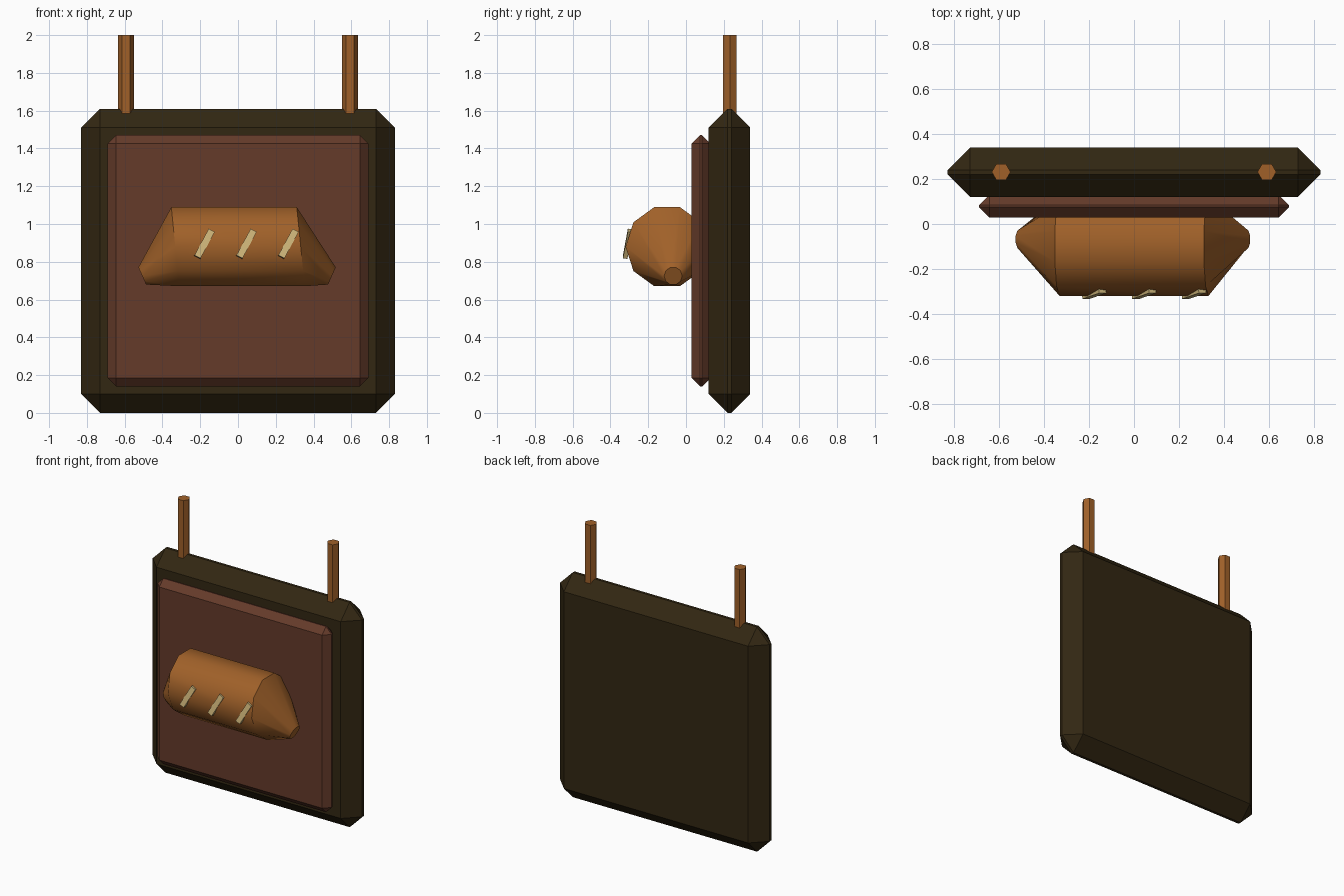
import bpy, bmesh, math
from mathutils import Vector, Matrix

if "Cube" in bpy.data.objects:
    bpy.data.objects.remove(bpy.data.objects["Cube"])


def material(name, rgb):
    m = bpy.data.materials.new(name)
    m.diffuse_color = (*rgb, 1)
    m.use_nodes = True
    m.node_tree.nodes["Principled BSDF"].inputs["Base Color"].default_value = m.diffuse_color
    return m


DARK = material("dark_wood", (0.032, 0.020, 0.006))
RED = material("red_brown_wood", (0.130, 0.043, 0.023))
CRUST = material("golden_crust", (0.350, 0.118, 0.022))
CREAM = material("pale_cut", (0.640, 0.480, 0.200))


def finish(name, bm, mat, angle=30):
    bmesh.ops.recalc_face_normals(bm, faces=bm.faces)
    me = bpy.data.meshes.new(name)
    bm.to_mesh(me)
    bm.free()
    me.materials.append(mat)
    ob = bpy.data.objects.new(name, me)
    bpy.context.collection.objects.link(ob)
    bpy.ops.object.select_all(action='DESELECT')
    ob.select_set(True)
    bpy.context.view_layer.objects.active = ob
    bpy.ops.object.shade_smooth_by_angle(angle=math.radians(angle))
    return ob


def chamfered_box(name, lo, hi, cut, mat):
    lo, hi = Vector(lo), Vector(hi)
    bm = bmesh.new()
    bmesh.ops.create_cube(bm, size=1, matrix=Matrix.Translation((lo + hi) / 2)
                          @ Matrix.Diagonal((*(hi - lo), 1)))
    bmesh.ops.bevel(bm, geom=bm.edges[:], offset=cut, segments=1,
                    affect='EDGES', profile=0.5)
    return finish(name, bm, mat)


# Sign board and raised front panel
chamfered_box("sign_board", (-0.83, 0.12, 0), (0.83, 0.34, 1.61), 0.1, DARK)
chamfered_box("front_panel", (-0.69, 0.03, 0.14), (0.69, 0.13, 1.47), 0.045, RED)

# Hexagonal hanging posts
for side, x in (("left", -0.592), ("right", 0.592)):
    bm = bmesh.new()
    rings = [[bm.verts.new((x + 0.042 * math.cos(i * math.pi / 3),
                            0.232 + 0.042 * math.sin(i * math.pi / 3), z))
              for i in range(6)] for z in (1.5, 2.0)]
    for i in range(6):
        j = (i + 1) % 6
        bm.faces.new((rings[0][i], rings[0][j], rings[1][j], rings[1][i]))
    for r in rings:
        bm.faces.new(r)
    finish(side + "_hanging_post", bm, CRUST)

# Bread loaf: ten-sided rings, (x, y, z, radius, x lean per unit height)
SECTIONS = [(-0.507, -0.068, 0.725, 0.048, -0.45),
            (-0.332, -0.10, 0.88, 0.22, -0.1),
            (0.332, -0.10, 0.88, 0.22, -0.1),
            (0.497, -0.068, 0.725, 0.048, 0.45)]
bm = bmesh.new()
rings = []
for x, y, z, r, lean in SECTIONS:
    ring = []
    for i in range(10):
        a = i * math.pi / 5
        dz = r * math.sin(a)
        ring.append(bm.verts.new((x + lean * dz, y + r * math.cos(a), z + dz)))
    rings.append(ring)
for a, b in zip(rings, rings[1:]):
    for i in range(10):
        j = (i + 1) % 10
        bm.faces.new((a[i], a[j], b[j], b[i]))
bm.faces.new(rings[0])
bm.faces.new(rings[-1])
finish("bread_loaf", bm, CRUST, 40)

# Three slanted cuts on the loaf
for k in range(3):
    lo = Vector((-0.215 + 0.222 * k, -0.322, 0.825))
    hi = Vector((-0.140 + 0.222 * k, -0.296, 0.965))
    axis = (hi - lo).normalized()
    out = Vector((0, -1, 0))
    out = (out - axis * out.dot(axis)).normalized()
    wide = axis.cross(out)
    rot = Matrix((wide, out, axis)).transposed().to_4x4()
    bm = bmesh.new()
    bmesh.ops.create_cube(bm, size=1, matrix=Matrix.Translation((lo + hi) / 2) @ rot
                          @ Matrix.Diagonal((0.036, 0.024, (hi - lo).length, 1)))
    finish(f"loaf_cut_{k + 1}", bm, CREAM)
